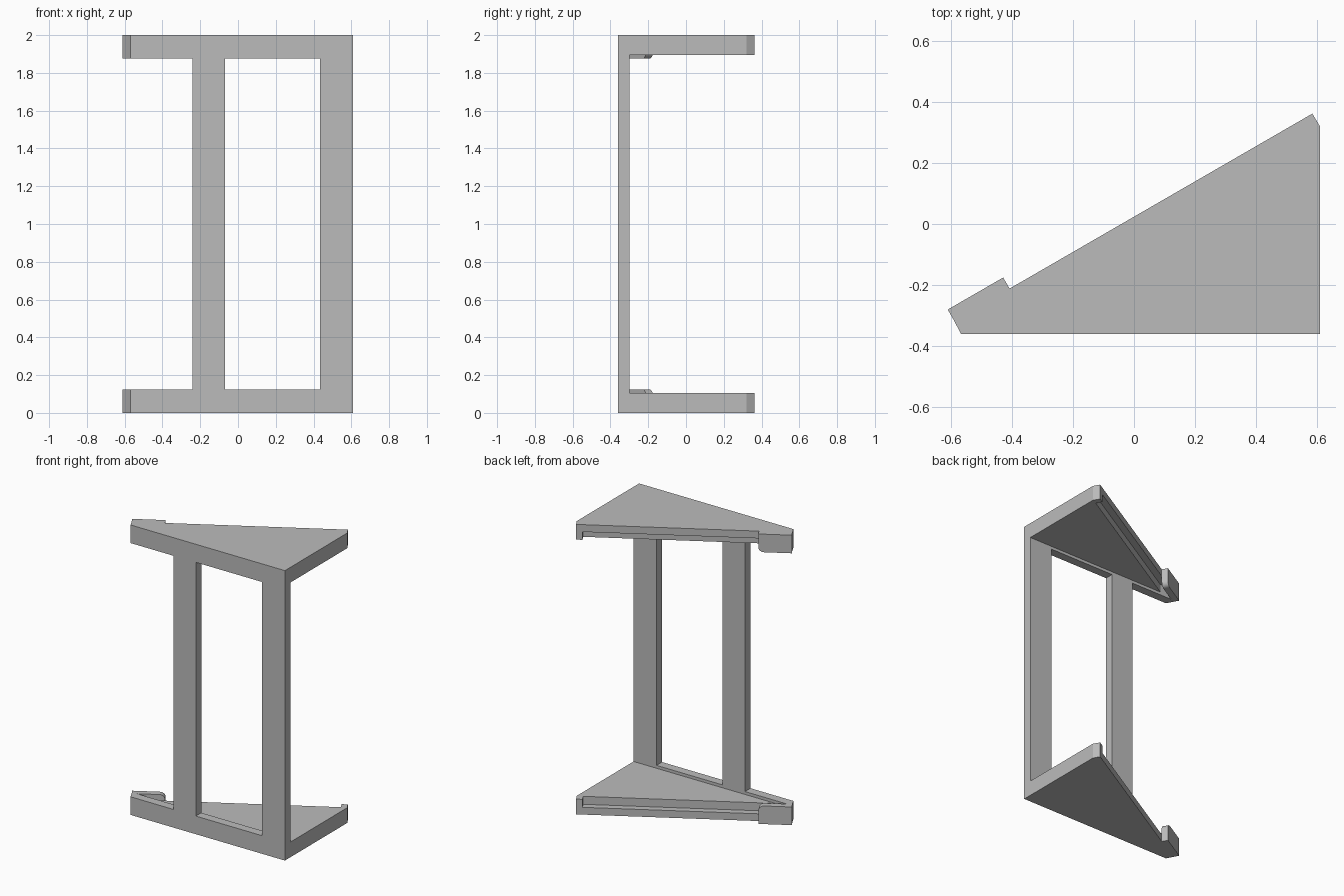
import bpy, bmesh, math
from mathutils import Vector

cube = bpy.data.objects.get("Cube")
if cube:
    bpy.data.objects.remove(cube)

grey = bpy.data.materials.new("plain grey")
grey.use_nodes = True
grey.diffuse_color = (0.5, 0.5, 0.5, 1)
grey.node_tree.nodes["Principled BSDF"].inputs["Base Color"].default_value = (0.5, 0.5, 0.5, 1)

MID = 1.0                                   # height of the mirror plane
ALONG = Vector((math.cos(math.pi / 6), math.sin(math.pi / 6), 0))   # slanted edge
OUT = Vector((-ALONG.y, ALONG.x, 0))        # outward from the slanted edge


def prism(name, points, sweep, mirrored=True):
    """Extrude a flat outline; optionally repeat it at the top end."""
    bm = bmesh.new()
    face = bm.faces.new([bm.verts.new(Vector(p) - Vector((0, 0, MID))) for p in points])
    grown = bmesh.ops.extrude_face_region(bm, geom=[face])
    moved = [v for v in grown["geom"] if isinstance(v, bmesh.types.BMVert)]
    bmesh.ops.translate(bm, verts=moved, vec=sweep)
    bmesh.ops.recalc_face_normals(bm, faces=bm.faces)
    mesh = bpy.data.meshes.new(name)
    bm.to_mesh(mesh)
    bm.free()
    mesh.materials.append(grey)
    obj = bpy.data.objects.new(name, mesh)
    obj.location.z = MID
    bpy.context.collection.objects.link(obj)
    if mirrored:
        mod = obj.modifiers.new("top_copy", "MIRROR")
        mod.use_axis = (False, False, True)
        mod.use_mirror_merge = False
    return obj


def slab(name, outline, low, high, mirrored=True):
    return prism(name, [(x, y, low) for x, y in outline], Vector((0, 0, high - low)), mirrored)


# Shared outline corners
front = [(-0.568, -0.36), (0.61, -0.36)]
tip = Vector((0.585, 0.362, 0))
end = [(0.61, 0.32), tip.xy]
left_end = (-0.59, -0.317)
ledge = 0.05
depth = 0.045

# Triangular shelf, lower layer reaching the slanted edge
slab("shelf_base", front + end + [left_end], 0, ledge)

# Upper layer, set back to leave a seat with a stop at its wide end
stop = tip - ALONG * 0.04
seat = stop - OUT * depth
seat_end = seat - ALONG * (seat.y + 0.30) / ALONG.y
pocket_end = tip - ALONG * (tip.y + 0.30) / ALONG.y
slab("shelf_body", front + end + [stop.xy, seat.xy, seat_end.xy, pocket_end.xy, left_end],
     ledge, 0.105)

# Raised front rail
slab("front_rail", front + [(0.61, -0.30), pocket_end.xy, left_end], 0.105, 0.125)

# Retaining hook with one rounded corner
start = Vector((left_end[0], left_end[1], 0))
length, height, radius = 0.21, 0.125, 0.035
profile = [(0, 0), (length, 0)]
for i in range(9):
    a = math.pi / 2 * i / 8
    profile.append((length - radius + radius * math.cos(a), height - radius + radius * math.sin(a)))
profile.append((0, height))
hook = prism("retaining_hook", [start + ALONG * s + Vector((0, 0, z)) for s, z in profile], OUT * 0.042)
bpy.ops.object.select_all(action="DESELECT")
bpy.context.view_layer.objects.active = hook
hook.select_set(True)
bpy.ops.object.shade_smooth_by_angle(angle=math.radians(30))

# Uprights joining both ends
for name, x0, x1 in (("middle_post", -0.24, -0.07), ("side_post", 0.435, 0.61)):
    slab(name, [(x0, -0.36), (x1, -0.36), (x1, -0.30), (x0, -0.30)], 0.125, 1.875, False)
